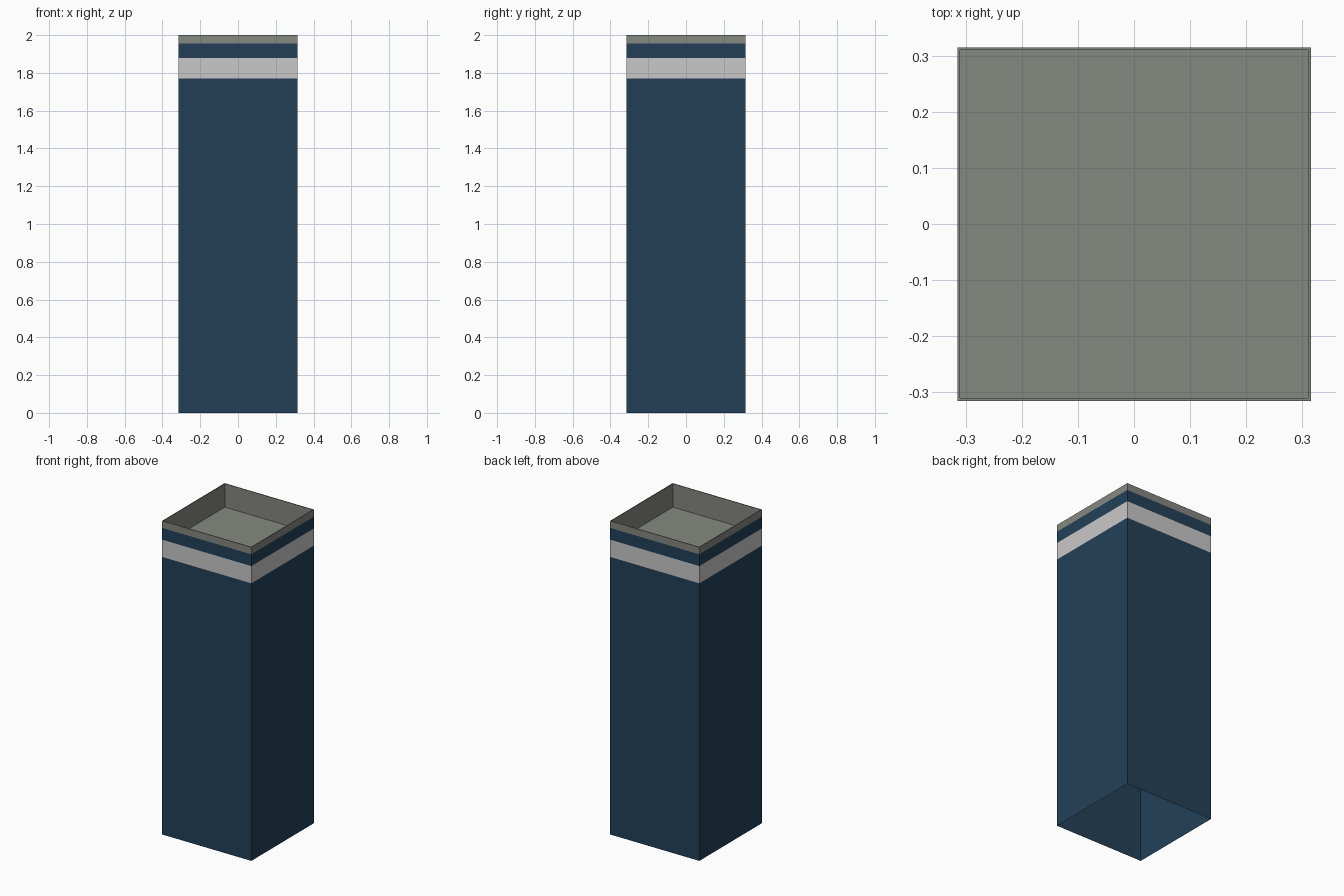
import bpy
import bmesh

cube = bpy.data.objects.get("Cube")
if cube:
    bpy.data.objects.remove(cube, do_unlink=True)


def linear(c):
    c /= 255
    return c / 12.92 if c <= 0.04045 else ((c + 0.055) / 1.055) ** 2.4


def material(name, *rgb):
    mat = bpy.data.materials.new(name)
    mat.use_nodes = True
    colour = (*[linear(c) for c in rgb], 1)
    mat.diffuse_color = colour
    mat.node_tree.nodes["Principled BSDF"].inputs["Base Color"].default_value = colour
    return mat


blue = material("dark_blue", 35, 64, 88)
white = material("off_white", 202, 200, 200)
grey = material("warm_grey", 134, 136, 129)

HALF = 0.315      # half width of the square column
INNER = 0.31      # half width of the recess in the top
TOP = 2.0
FLOOR = 1.85      # height of the recess floor


def square_shell(name, rings, slots, mats, cap=False):
    """Join square rings (half width, height) into open walls, one slot per wall band."""
    bm = bmesh.new()
    loops = [[bm.verts.new((sx * h, sy * h, z))
              for sx, sy in ((-1, -1), (1, -1), (1, 1), (-1, 1))] for h, z in rings]
    for low, high, slot in zip(loops, loops[1:], slots):
        for i in range(4):
            j = (i + 1) % 4
            bm.faces.new((low[i], low[j], high[j], high[i])).material_index = slot
    if cap:
        bm.faces.new(loops[-1])
    mesh = bpy.data.meshes.new(name)
    bm.to_mesh(mesh)
    bm.free()
    for mat in mats:
        mesh.materials.append(mat)
    obj = bpy.data.objects.new(name, mesh)
    bpy.context.collection.objects.link(obj)
    return obj


# Hollow column, open underneath, with a pale stripe near the top
square_shell("column_walls",
             [(HALF, 0), (HALF, 1.77), (HALF, 1.88), (HALF, 1.955)],
             [0, 1, 0], [blue, white])

# Grey rim, thin top lip and recessed floor
square_shell("rim_and_recess",
             [(HALF, 1.955), (HALF, TOP), (INNER, TOP), (INNER, FLOOR)],
             [0, 0, 0], [grey], cap=True)
